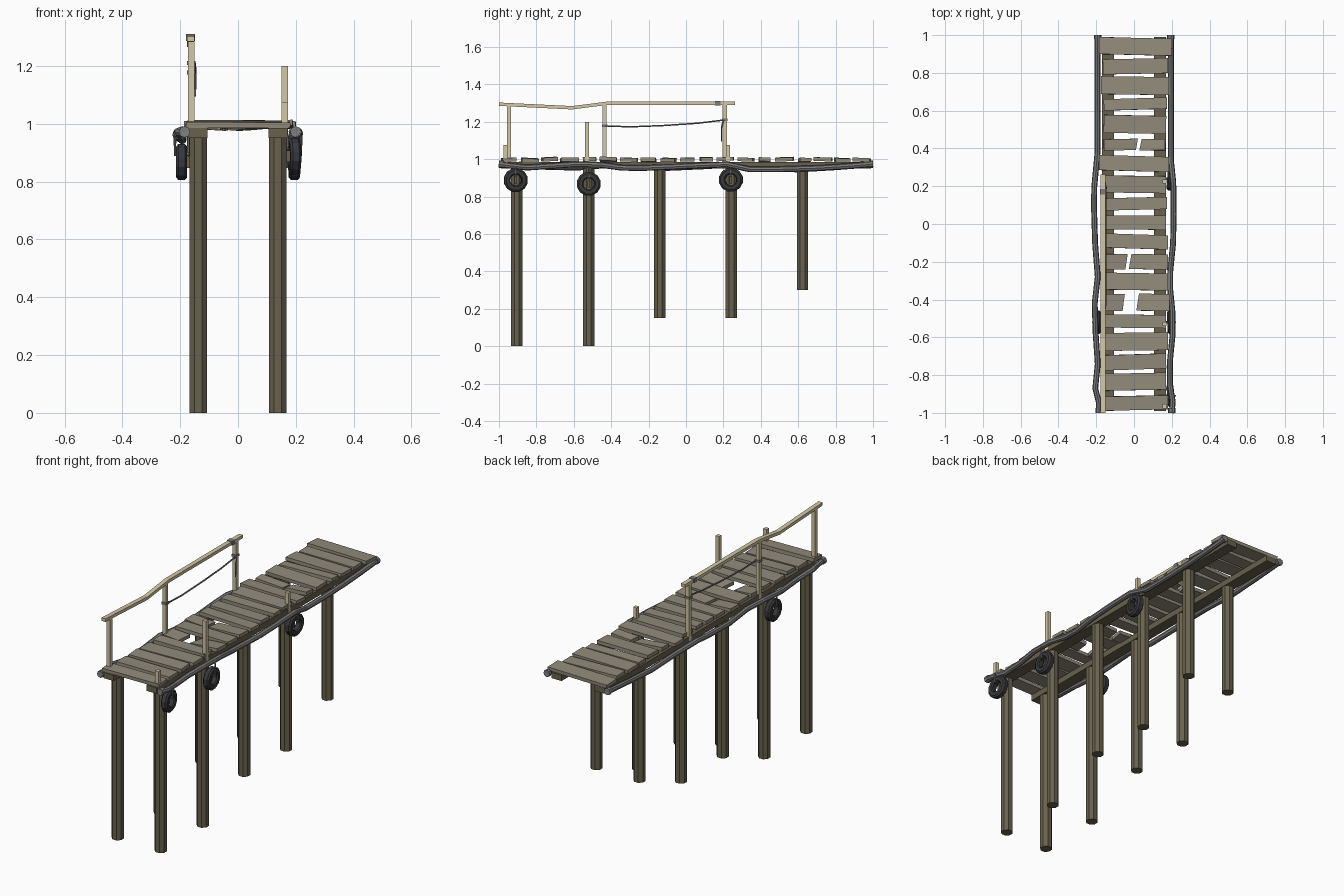
import bpy, bmesh, math, random
from mathutils import Matrix, Vector, Euler

if "Cube" in bpy.data.objects:
    bpy.data.objects.remove(bpy.data.objects["Cube"])

random.seed(4)


def mat(name, r, g, b):
    m = bpy.data.materials.new(name)
    m.diffuse_color = (r, g, b, 1)
    m.use_nodes = True
    m.node_tree.nodes["Principled BSDF"].inputs["Base Color"].default_value = m.diffuse_color
    return m


DECK = mat("weathered_deck", .29, .26, .20)
PILE = mat("wet_timber", .14, .12, .075)
POST = mat("pale_timber", .65, .57, .38)
PIPE = mat("grey_rope", .20, .20, .20)
TYRE = mat("rubber", .04, .04, .045)


def finish(name, bm, m):
    bmesh.ops.recalc_face_normals(bm, faces=bm.faces)
    me = bpy.data.meshes.new(name)
    bm.to_mesh(me)
    bm.free()
    me.materials.append(m)
    ob = bpy.data.objects.new(name, me)
    bpy.context.collection.objects.link(ob)
    return ob


def box(name, c, s, m, rot=(0, 0, 0)):
    bm = bmesh.new()
    bmesh.ops.create_cube(bm, size=1, matrix=Matrix.LocRotScale(Vector(c), Euler(rot), Vector(s)))
    return finish(name, bm, m)


def tube(name, pts, r, m, res=2):
    cu = bpy.data.curves.new(name, 'CURVE')
    cu.dimensions = '3D'
    cu.bevel_depth, cu.bevel_resolution, cu.use_fill_caps = r, res, True
    sp = cu.splines.new('POLY')
    sp.use_smooth = False
    sp.points.add(len(pts) - 1)
    for p, q in zip(sp.points, pts):
        p.co = (*q, 1)
    cu.materials.append(m)
    ob = bpy.data.objects.new(name, cu)
    bpy.context.collection.objects.link(ob)
    return ob


# Piles, stepping up with the shore
for y, z0 in ((-.905, 0), (-.52, 0), (-.14, .15), (.243, .15), (.623, .30)):
    for sx in (-1, 1):
        bm = bmesh.new()
        bmesh.ops.create_cone(bm, cap_ends=True, segments=8, radius1=.033, radius2=.033, depth=.965 - z0,
                              matrix=Matrix.Translation((sx * .138, y, (.965 + z0) / 2))
                              @ Matrix.Rotation(math.pi / 8, 4, 'Z'))
        finish("pile", bm, PILE)

# Long stringers under the planks
for sx in (-1, 1):
    box("stringer", (sx * .138, 0, .968), (.065, 1.98, .034), PILE)

# Deck planks: y max, y min, x min, x max, optional break (left end, right end)
planks = [
    (.985, .895, -.185, .200), (.875, .795, -.165, .18), (.78, .685, -.175, .185),
    (.665, .605, -.16, .175), (.575, .48, -.16, .17), (.45, .39, -.16, .165, .015, .035),
    (.36, .28, -.185, .185), (.255, .165, -.16, .17), (.14, .075, -.16, .175),
    (.045, -.03, -.16, .17), (-.055, -.13, -.16, .18), (-.16, -.24, -.175, .18, -.04, -.02),
    (-.26, -.35, -.16, .18), (-.37, -.46, -.16, .19, -.055, .02), (-.48, -.55, -.16, .17),
    (-.575, -.67, -.165, .18), (-.69, -.77, -.16, .17), (-.79, -.88, -.165, .17),
    (-.91, -.985, -.18, .18)]
for y1, y0, xa, xb, *gap in planks:
    spans = [(xa, gap[0], .07), (gap[1], xb, -.07)] if gap else [(xa, xb, 0)]
    for a, b, tilt in spans:
        z = .998 - abs(tilt) * .07 + random.uniform(-.003, .003)
        rot = (random.uniform(-.06, .06), tilt + random.uniform(-.015, .015), random.uniform(-.035, .035))
        ob = box("plank", ((a + b) / 2, (y0 + y1) / 2, z), (b - a, y1 - y0, .02), DECK, rot)
        # ragged snapped ends
        if gap:
            ex = gap[0] if tilt > 0 else gap[1]
            for v in ob.data.vertices:
                if abs(v.co.x - ex) < .012:
                    v.co.x += .006 if v.co.y > (y0 + y1) / 2 else -.006

# Thick sagging side ropes with end knobs
right = [(.20, -1, .972), (.205, -.94, .965), (.19, -.85, .955), (.19, -.73, .963), (.203, -.6, .972),
         (.203, -.46, .97), (.192, -.35, .955), (.192, -.25, .952), (.207, -.1, .958), (.21, .05, .965),
         (.208, .22, .972), (.195, .34, .946), (.195, .5, .946), (.195, .7, .952), (.195, .86, .962), (.195, 1, .974)]
left = [(-.185, -1, .972), (-.185, -.95, .968), (-.205, -.87, .972), (-.192, -.74, .958), (-.203, -.58, .955),
        (-.208, -.42, .968), (-.192, -.28, .962), (-.206, -.1, .953), (-.212, .1, .962), (-.21, .2, .968),
        (-.193, .38, .953), (-.193, .6, .945), (-.193, .8, .957), (-.193, 1, .972)]
for name, pts in (("right_side_rope", right), ("left_side_rope", left)):
    tube(name, pts, .0155, PIPE)
    for i, d in ((0, .025), (-1, -.02)):
        x, y, z = pts[i]
        tube(name + "_knob", [(x, y, z), (x, y + d, z)], .02, PIPE)

# Old tyre fenders: revolved tread profile, hung by a strap
profile = [(.03, -.013), (.036, -.019), (.055, -.019), (.065, -.011),
           (.065, .011), (.055, .019), (.036, .019), (.03, .013)]
for sx, y, z, tilt in ((1, -.91, .888, .1), (1, -.52, .868, .04), (1, .24, .89, -.08), (-1, -.52, .868, 0)):
    bm = bmesh.new()
    n = 12
    M = Matrix.Translation((sx * .195, y, z)) @ Matrix.Rotation(tilt, 4, 'Z') @ Matrix.Rotation(math.pi / n, 4, 'X')
    rings = []
    for i in range(n):
        t = i * math.tau / n
        rings.append([bm.verts.new(M @ Vector((w, r * math.cos(t), r * math.sin(t)))) for r, w in profile])
    for i in range(n):
        a, b = rings[i], rings[(i + 1) % n]
        for j in range(8):
            k = (j + 1) % 8
            bm.faces.new((a[j], a[k], b[k], b[j]))
    finish("tyre", bm, TYRE)
    x0, x1 = sx * .172, sx * .218
    tube("tyre_strap", [(x0, y, .96), (x0, y, z + .025), (x1, y, z + .025), (x1, y, .96)], .005, PIPE, 1)
    box("tyre_peg", (sx * .178, y, z), (.03, .014, .04), PILE)

# Rail posts, standing and snapped: x, y, top
for x, y, top in ((-.162, -.947, 1.29), (-.162, -.435, 1.29), (-.162, .207, 1.295),
                  (.162, -.53, 1.20), (.162, -.965, 1.075), (.162, .225, 1.075)):
    box("rail_post", (x, y, (.96 + top) / 2), (.022, .022, top - .96), POST)

# Bent top rail
bm = bmesh.new()
path = [(-1, 1.294), (-.61, 1.275), (-.42, 1.299), (.262, 1.299)]
rows = [[bm.verts.new((-.164 + dx, y, z + dz)) for dx, dz in ((-.013, -.009), (.013, -.009), (.013, .009), (-.013, .009))]
        for y, z in path]
for a, b in zip(rows, rows[1:]):
    for j in range(4):
        bm.faces.new((a[j], a[(j + 1) % 4], b[(j + 1) % 4], b[j]))
bm.faces.new(rows[0])
bm.faces.new(rows[-1])
finish("top_rail", bm, POST)

# Slack hand line with its loose end and lashings
tube("hand_line", [(-.15, -.435, 1.178), (-.15, -.3, 1.173), (-.15, -.12, 1.18), (-.15, .06, 1.192), (-.15, .207, 1.21)],
     .0045, PIPE, 1)
tube("loose_line_end", [(-.149, .2, 1.21), (-.147, .19, 1.17), (-.149, .19, 1.095)], .004, PIPE, 1)
for y, z in ((-.435, 1.178), (.207, 1.21)):
    box("post_lashing", (-.162, y, z), (.03, .03, .014), PIPE)
box("rail_lashing", (-.164, .17, 1.299), (.032, .03, .024), PIPE)
